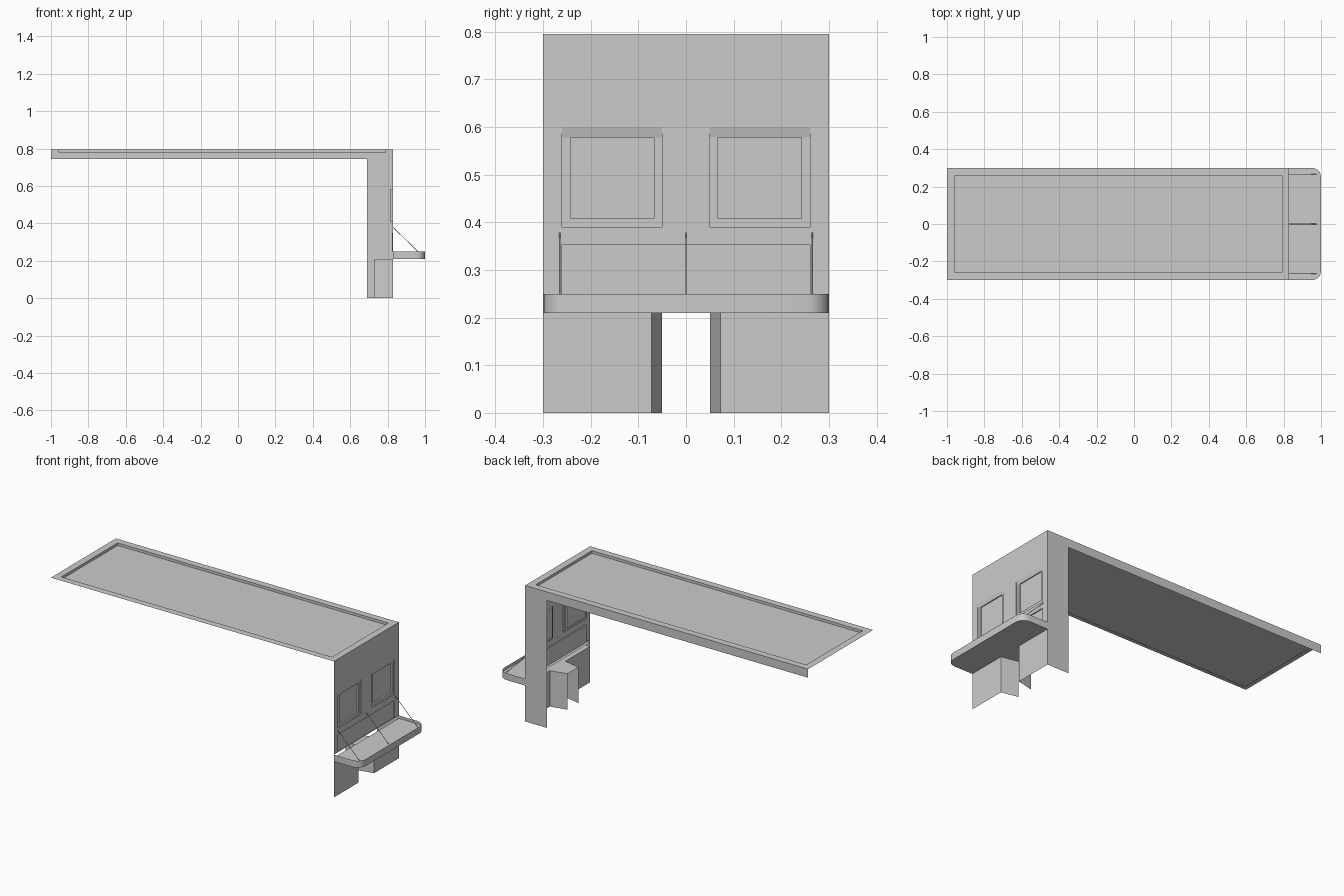
import bpy, bmesh, math
from mathutils import Vector

if "Cube" in bpy.data.objects:
    bpy.data.objects.remove(bpy.data.objects["Cube"])

WALL_X, HALF_Y, ROOF_Z = 0.83, 0.30, 0.795
DOOR_Z, CANOPY_Z = 0.21, 0.25


def finish(name, bm):
    mesh = bpy.data.meshes.new(name)
    bm.to_mesh(mesh)
    bm.free()
    obj = bpy.data.objects.new(name, mesh)
    bpy.context.collection.objects.link(obj)
    return obj


def grid(bm, us, vs, place):
    """Sheet of cells on the given lines; returns faces keyed by (column, row)."""
    pts = [[bm.verts.new(place(u, v)) for v in vs] for u in us]
    return {(i, j): bm.faces.new((pts[i][j], pts[i + 1][j], pts[i + 1][j + 1], pts[i][j + 1]))
            for i in range(len(us) - 1) for j in range(len(vs) - 1)}


def push(bm, face, offset):
    """Sink one face and leave walls around it."""
    new = bmesh.ops.extrude_discrete_faces(bm, faces=[face])["faces"][0]
    bmesh.ops.translate(bm, verts=new.verts[:], vec=Vector(offset))
    return new


def on_wall(y, z):
    return (WALL_X, y, z)


def sheet(name, *quads):
    bm = bmesh.new()
    for quad in quads:
        bm.faces.new([bm.verts.new(p) for p in quad])
    return finish(name, bm)


# Roof: flat rim around a sunken panel
bm = bmesh.new()
cells = grid(bm, [-1, -0.96, 0.79, WALL_X], [-HALF_Y, -0.26, 0.26, HALF_Y],
             lambda x, y: (x, y, ROOF_Z))
push(bm, cells[1, 1], (0, 0, -0.015))
finish("roof", bm)

# Upper facade with two recessed windows
bm = bmesh.new()
cells = grid(bm, [-HALF_Y, -0.26, -0.05, 0.05, 0.26, HALF_Y], [0.37, 0.39, 0.60, ROOF_Z], on_wall)
for column in (1, 3):
    frame = push(bm, cells[column, 1], (-0.005, 0, 0))
    corners = frame.verts[:]
    bmesh.ops.inset_individual(bm, faces=[frame], thickness=0.025)
    push(bm, frame, (-0.009, 0, 0))
    for v in corners:                       # sloping head of the window
        if v.co.z > 0.59:
            v.co.z = 0.578
finish("window_wall", bm)

# Facade band with a long recessed panel
bm = bmesh.new()
cells = grid(bm, [-HALF_Y, -0.26, 0.26, HALF_Y], [CANOPY_Z, 0.352, 0.37], on_wall)
push(bm, cells[1, 0], (-0.006, 0, 0))
finish("panel_wall", bm)

# Ground floor walls, splayed door jambs and door ceiling
for side, label in ((-1, "left"), (1, "right")):
    outer, door, inner = side * HALF_Y, side * 0.072, side * 0.05
    sheet("ground_wall_" + label,
          [(WALL_X, outer, 0), (WALL_X, door, 0), (WALL_X, door, DOOR_Z), (WALL_X, outer, DOOR_Z)][::-side])
    sheet("door_jamb_" + label,
          [(WALL_X, door, 0), (0.73, inner, 0), (0.73, inner, DOOR_Z), (WALL_X, door, DOOR_Z)][::-side])
sheet("door_ceiling", [(WALL_X, -0.072, DOOR_Z), (0.73, -0.05, DOOR_Z),
                       (0.73, 0.05, DOOR_Z), (WALL_X, 0.072, DOOR_Z)])

# Side return: narrow wall strip and long roof fascia
sheet("side_return",
      [(0.69, HALF_Y, 0), (0.69, HALF_Y, 0.745), (WALL_X, HALF_Y, 0.745), (WALL_X, HALF_Y, 0)],
      [(-1, HALF_Y, 0.745), (-1, HALF_Y, ROOF_Z), (WALL_X, HALF_Y, ROOF_Z), (WALL_X, HALF_Y, 0.745)])

# Canopy: rounded skirt, underside and a lowered top
R = 0.05
outline = [(WALL_X, -HALF_Y)]
for cy, start in ((-HALF_Y + R, -90), (HALF_Y - R, 0)):
    for k in range(6):
        a = math.radians(start + 18 * k)
        outline.append((1 - R + R * math.cos(a), cy + R * math.sin(a)))
outline.append((WALL_X, HALF_Y))
bm = bmesh.new()
low, mid, high = [[bm.verts.new((x, y, z)) for x, y in outline] for z in (DOOR_Z, 0.233, CANOPY_Z)]
for a, b in ((low, mid), (mid, high)):
    for i in range(len(outline) - 1):
        f = bm.faces.new((a[i], a[i + 1], b[i + 1], b[i]))
        f.smooth = 0 < i
bm.faces.new(low[::-1])
bm.faces.new(mid)
canopy = finish("canopy", bm)
bpy.context.view_layer.objects.active = canopy
canopy.select_set(True)
bpy.ops.object.shade_smooth_by_angle(angle=math.radians(30))

# Canopy stay rods
for n, y in enumerate((-0.265, 0, 0.265)):
    top, end = Vector((WALL_X, y, 0.378)), Vector((0.975, y, 0.236))
    bpy.ops.mesh.primitive_cylinder_add(vertices=6, radius=0.0016, depth=(end - top).length,
                                        location=(top + end) / 2)
    rod = bpy.context.object
    rod.rotation_euler = (end - top).to_track_quat('Z', 'Y').to_euler()
    rod.name = f"stay_rod_{n + 1}"
